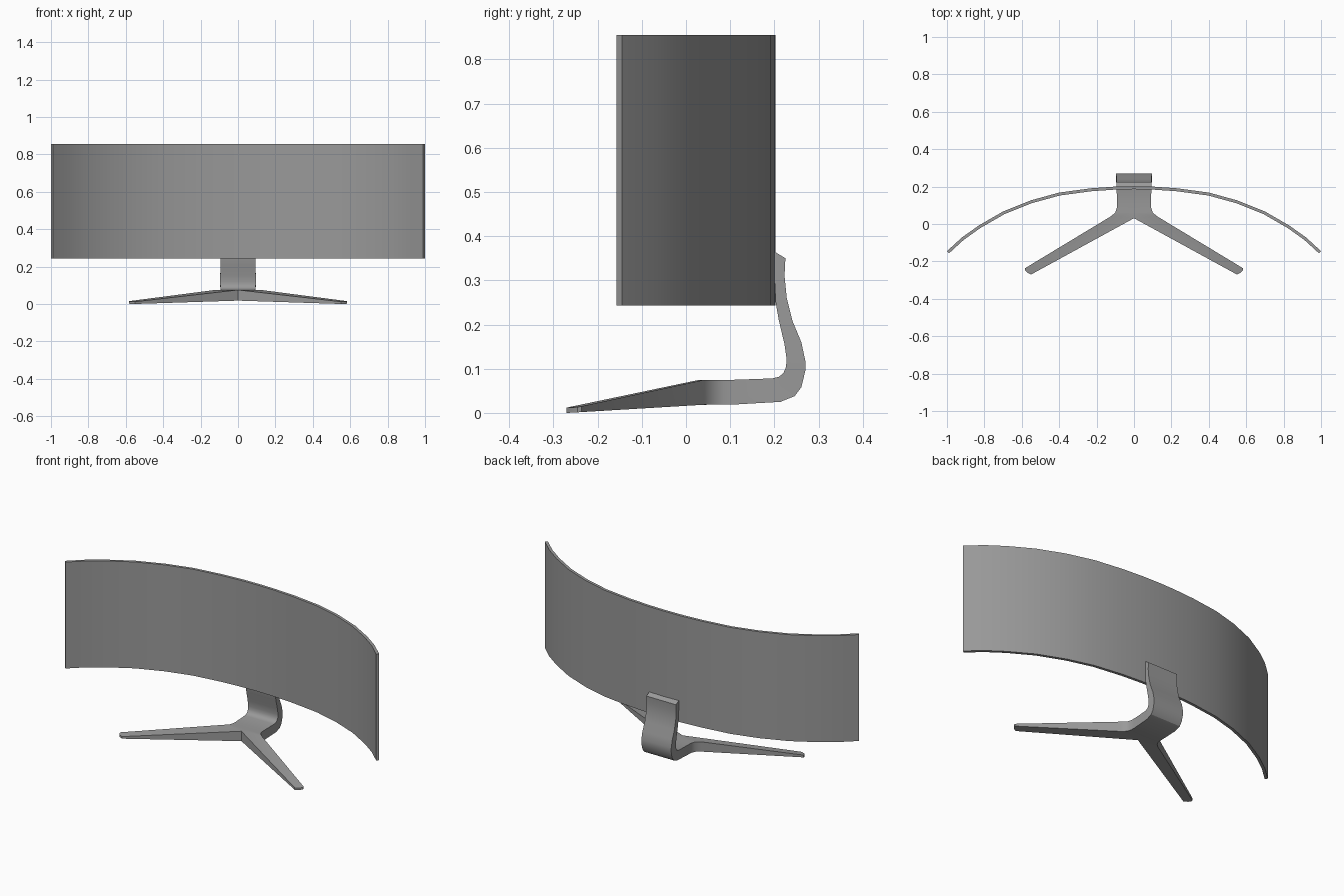
import bpy, bmesh, math
from mathutils import Vector

if "Cube" in bpy.data.objects:
    bpy.data.objects.remove(bpy.data.objects["Cube"])

# Dark grey plastic
grey = bpy.data.materials.new("dark_grey")
grey.diffuse_color = (.32, .32, .32, 1)
grey.use_nodes = True
grey.node_tree.nodes["Principled BSDF"].inputs["Base Color"].default_value = grey.diffuse_color


def loft_half(name, sections, cap_start):
    """Loft four-point sections on the +x side, then mirror across x = 0."""
    bm = bmesh.new()
    rings = [[bm.verts.new(p) for p in s] for s in sections]
    for a, b in zip(rings, rings[1:]):
        for i in range(4):
            j = (i + 1) % 4
            quad = (a[i], a[j], b[j], b[i])
            if max(abs(v.co.x) for v in quad) > 1e-5:   # skip faces on the mirror plane
                bm.faces.new(quad)
    bm.faces.new(rings[-1])
    if cap_start:
        bm.faces.new(rings[0])
    bmesh.ops.recalc_face_normals(bm, faces=bm.faces)
    me = bpy.data.meshes.new(name)
    bm.to_mesh(me)
    bm.free()
    me.materials.append(grey)
    ob = bpy.data.objects.new(name, me)
    bpy.context.collection.objects.link(ob)
    bpy.ops.object.select_all(action='DESELECT')
    ob.select_set(True)
    bpy.context.view_layer.objects.active = ob
    mod = ob.modifiers.new("Mirror", 'MIRROR')
    mod.use_clip = True
    bpy.ops.object.modifier_apply(modifier=mod.name)
    bpy.ops.object.shade_smooth_by_angle(angle=math.radians(30))
    return ob


# Curved screen: back curve in plan, offset forward for the front face
back = [Vector(p) for p in [(0, .202), (.1, .200), (.23, .191), (.4, .168), (.55, .127),
                            (.70, .067), (.83, -.008), (.92, -.072), (1.0, -.145)]]
Z0, Z1, THICK = .243, .855, .016
sections = []
for i, p in enumerate(back):
    t = back[min(i + 1, len(back) - 1)] - back[max(i - 1, 0)]
    if i == 0:
        t = Vector((1, 0))
    n = Vector((t.y, -t.x)).normalized()
    q = p + n * THICK
    sections.append([(p.x, p.y, Z0), (p.x, p.y, Z1), (q.x, q.y, Z1), (q.x, q.y, Z0)])
loft_half("curved_screen", sections, False)

# Neck of the stand: (half width, inner y, inner z, outer y, outer z)
neck = [(.094, .200, .365, .225, .350), (.094, .200, .310, .223, .310),
        (.094, .203, .250, .228, .260), (.094, .210, .210, .241, .208),
        (.095, .223, .155, .261, .160), (.095, .228, .120, .270, .118),
        (.095, .226, .103, .270, .095), (.094, .221, .091, .261, .058),
        (.094, .211, .082, .246, .038), (.093, .195, .078, .214, .025)]
stand = [[(0, yi, zi), (w, yi, zi), (w, yo, zo), (0, yo, zo)] for w, yi, zi, yo, zo in neck]


# Foot heights along y
def top(y):
    return .075 if y > .03 else max(.012, .075 + (y - .03) * .225)


def bottom(y):
    return .019 if y > .05 else max(0, .019 + (y - .05) * .06)


# Foot and splayed leg: plan points (inner, outer)
for (xi, yi), (xo, yo) in [((0, .11), (.091, .11)), ((0, .08), (.092, .085)),
                           ((0, .06), (.1, .062)), ((0, .031), (.122, .042)),
                           ((.55, -.27), (.582, -.236)), ((.572, -.259), (.584, -.245))]:
    stand.append([(xi, yi, top(yi)), (xo, yo, top(yo)),
                  (xo, yo, bottom(yo)), (xi, yi, bottom(yi))])
loft_half("stand", stand, True)
